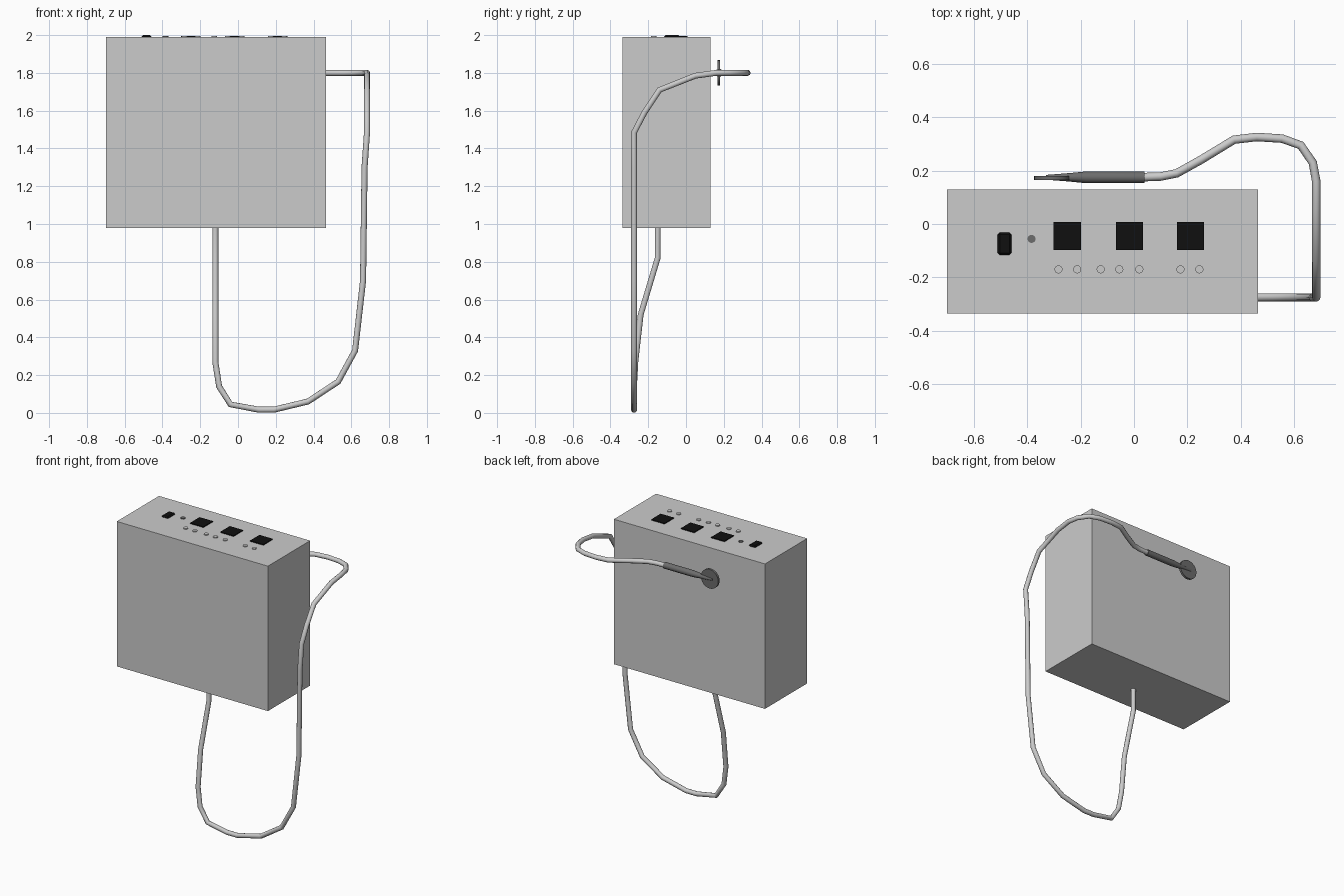
import bpy
from math import pi

if "Cube" in bpy.data.objects:
    bpy.data.objects.remove(bpy.data.objects["Cube"], do_unlink=True)


def material(name, value):
    m = bpy.data.materials.new(name)
    m.use_nodes = True
    colour = (value, value, value, 1)
    m.diffuse_color = colour
    m.node_tree.nodes["Principled BSDF"].inputs["Base Color"].default_value = colour
    return m


light_grey = material("light grey", 0.60)
dark_grey = material("dark grey", 0.15)
black = material("black", 0.005)


def finish(name, mat, smooth=False):
    ob = bpy.context.object
    ob.name = name
    ob.data.materials.clear()
    ob.data.materials.append(mat)
    if smooth:
        bpy.ops.object.shade_smooth_by_angle(angle=pi / 4)
    return ob


def block(name, low, high, mat):
    centre = [(a + b) / 2 for a, b in zip(low, high)]
    bpy.ops.mesh.primitive_cube_add(size=1, location=centre)
    bpy.context.object.scale = [b - a for a, b in zip(low, high)]
    bpy.ops.object.transform_apply(location=False, rotation=False, scale=True)
    return finish(name, mat)


def disc(name, centre, radius, depth, mat, rotation=(0, 0, 0)):
    bpy.ops.mesh.primitive_cylinder_add(vertices=24, radius=radius, depth=depth,
                                        location=centre, rotation=rotation)
    return finish(name, mat, True)


def tube(name, points, radii, mat):
    # Sweep a round section along straight segments, then turn it into a mesh
    curve = bpy.data.curves.new(name, "CURVE")
    curve.dimensions = "3D"
    curve.bevel_depth = 1
    curve.bevel_resolution = 3
    curve.use_fill_caps = True
    spline = curve.splines.new("POLY")
    spline.points.add(len(points) - 1)
    for point, position, radius in zip(spline.points, points, radii):
        point.co = (*position, 1)
        point.radius = radius
    ob = bpy.data.objects.new(name, curve)
    bpy.context.collection.objects.link(ob)
    bpy.ops.object.select_all(action="DESELECT")
    ob.select_set(True)
    bpy.context.view_layer.objects.active = ob
    bpy.ops.object.convert(target="MESH")
    return finish(name, mat, True)


# Housing
TOP = 1.99
block("housing", (-0.70, -0.335, 0.98), (0.465, 0.13, TOP), light_grey)

# Displays, rocker switch and indicator on the top panel
for i, x in enumerate((-0.25, -0.017, 0.212)):
    block(f"display_{i + 1}", (x - 0.051, -0.097, TOP - 0.01), (x + 0.051, 0.007, TOP + 0.006), black)
rocker = block("rocker_switch", (-0.511, -0.116, TOP - 0.01), (-0.459, -0.032, TOP + 0.01), black)
bevel = rocker.modifiers.new("rounded edges", "BEVEL")
bevel.width = 0.008
disc("indicator", (-0.384, -0.056, TOP), 0.015, 0.01, dark_grey)

# Buttons in front of the displays
for i, x in enumerate((-0.283, -0.213, -0.125, -0.055, 0.02, 0.174, 0.245)):
    disc(f"button_{i + 1}", (x, -0.17, TOP), 0.015, 0.012, light_grey)

# Cable looping from the underside, up the left side and round to the back
path = [
    (-0.12, -0.15, 1.0), (-0.12, -0.15, 0.82), (-0.12, -0.24, 0.52),
    (-0.12, -0.268, 0.27), (-0.10, -0.275, 0.14), (-0.04, -0.275, 0.045),
    (0.11, -0.275, 0.017), (0.19, -0.275, 0.017), (0.37, -0.275, 0.06),
    (0.53, -0.275, 0.165), (0.62, -0.275, 0.33), (0.662, -0.275, 0.70),
    (0.67, -0.275, 1.30), (0.683, -0.275, 1.485), (0.683, -0.22, 1.59),
    (0.683, -0.14, 1.71), (0.683, 0.05, 1.785), (0.683, 0.16, 1.80),
    (0.67, 0.23, 1.80), (0.625, 0.295, 1.80), (0.555, 0.32, 1.80),
    (0.46, 0.326, 1.80), (0.375, 0.316, 1.80), (0.25, 0.24, 1.80),
    (0.16, 0.19, 1.80), (0.10, 0.178, 1.80), (0.02, 0.175, 1.80),
]
tube("cable", path, [0.016] * len(path), light_grey)

# Probe: tapered handle with a round sensing plate
grip = [(x, 0.175, 1.80) for x in (0.04, -0.18, -0.24, -0.33)]
tube("probe_handle", grip, (0.022, 0.022, 0.016, 0.009), dark_grey)
disc("probe_plate", (-0.308, 0.173, 1.80), 0.067, 0.015, dark_grey, (pi / 2, 0, 0))
